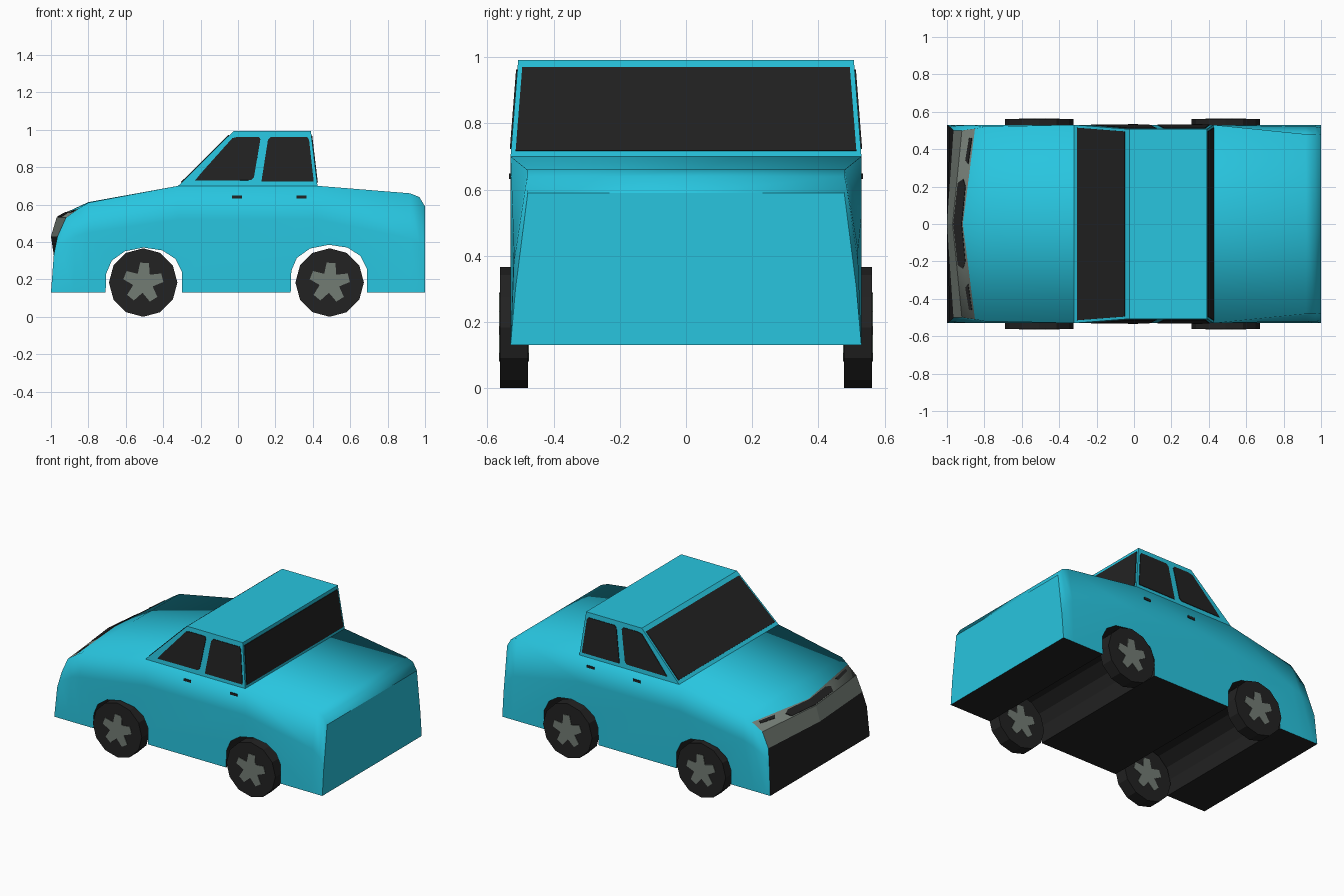
import bpy, bmesh, math
from mathutils import Vector

if "Cube" in bpy.data.objects:
    bpy.data.objects.remove(bpy.data.objects["Cube"])


def material(name, r, g, b):
    m = bpy.data.materials.new(name)
    m.diffuse_color = (r, g, b, 1)
    m.use_nodes = True
    m.node_tree.nodes["Principled BSDF"].inputs["Base Color"].default_value = m.diffuse_color
    return m


TEAL = material("teal_paint", 0.021, 0.56, 0.74)
BLACK = material("black_trim", 0.016, 0.016, 0.016)
GREY = material("grey_metal", 0.17, 0.20, 0.175)


def loft(name, rings, *mats):
    """Closed mesh through equal-length rings of points, capped at both ends."""
    bm = bmesh.new()
    vs = [[bm.verts.new(p) for p in ring] for ring in rings]
    n = len(vs[0])
    for a, b in zip(vs, vs[1:]):
        for j in range(n):
            k = (j + 1) % n
            bm.faces.new((a[j], a[k], b[k], b[j]))
    bm.faces.new(vs[0][::-1])
    bm.faces.new(vs[-1])
    bmesh.ops.recalc_face_normals(bm, faces=bm.faces[:])
    me = bpy.data.meshes.new(name)
    bm.to_mesh(me)
    bm.free()
    for m in mats:
        me.materials.append(m)
    ob = bpy.data.objects.new(name, me)
    bpy.context.collection.objects.link(ob)
    return ob


def prism(name, pts, vec, *mats):
    return loft(name, [pts, [Vector(p) + Vector(vec) for p in pts]], *mats)


def panel(name, pts, mat, t=0.004):
    """Thin plate lying on the surface through pts."""
    pts = [Vector(p) for p in pts]
    n = (pts[1] - pts[0]).cross(pts[2] - pts[0]).normalized() * t
    return prism(name, [p - n for p in pts], 2 * n, mat)


# Body: stations from nose to tail
# (sill x, belt x y z, shoulder x y z, centre x z)
stations = [
    (-1.00, -0.985, 0.52, 0.33, -0.965, 0.50, 0.43, -1.00, 0.43),
    (-0.97, -0.955, 0.525, 0.38, -0.92, 0.50, 0.53, -0.97, 0.53),
    (-0.88, -0.87, 0.53, 0.43, -0.85, 0.51, 0.58, -0.915, 0.56),
    (-0.80, -0.80, 0.53, 0.45, -0.80, 0.52, 0.61, -0.80, 0.613),
    (-0.32, -0.32, 0.53, 0.52, -0.32, 0.53, 0.70, -0.32, 0.70),
    (0.425, 0.425, 0.53, 0.52, 0.425, 0.53, 0.70, 0.425, 0.70),
    (0.92, 0.92, 0.52, 0.42, 0.92, 0.48, 0.66, 0.92, 0.66),
    (0.97, 0.97, 0.52, 0.38, 0.97, 0.48, 0.64, 0.97, 0.64),
    (1.00, 1.00, 0.515, 0.30, 1.00, 0.478, 0.59, 1.00, 0.59),
]
rings = []
for sx, bx, by, bz, tx, ty, tz, cx, cz in stations:
    half = [(sx, 0.53, 0.13), (bx, by, bz), (tx, ty, tz)]
    rings.append(half + [(cx, 0, cz)] + [(x, -y, z) for x, y, z in half[::-1]])
body = loft("body", rings, TEAL, BLACK, GREY)

# Wheel arches cut right through the body
arch = [(-0.205, 0.05), (-0.2, 0.23), (-0.17, 0.30), (-0.10, 0.35), (0, 0.37),
        (0.10, 0.355), (0.17, 0.31), (0.205, 0.24), (0.205, 0.05)]
for i, (ax, az) in enumerate(((-0.505, 0), (0.485, 0.015))):
    cutter = prism(f"arch_cutter_{i}", [(ax + x, -0.7, az + z) for x, z in arch], (0, 1.4, 0))
    cutter.hide_render = True
    cutter.hide_viewport = True
    mod = body.modifiers.new("arch", 'BOOLEAN')
    mod.operation = 'DIFFERENCE'
    mod.solver = 'EXACT'
    mod.object = cutter
deps = bpy.context.evaluated_depsgraph_get()
cut = bpy.data.meshes.new_from_object(body.evaluated_get(deps))
body.modifiers.clear()
body.data = cut
for ob in [o for o in bpy.data.objects if o.name.startswith("arch_cutter")]:
    bpy.data.objects.remove(ob)

# Body colours: black underside and bumper, grey nose band
for f in cut.polygons:
    c, n = f.center, f.normal
    flat = abs(n.x) > 0.9
    f.material_index = 0
    if abs(c.x) < 0.9 and c.z < 0.4 and abs(n.y) < 0.5 or n.z < -0.8:
        f.material_index, flat = 1, True
    elif n.x < -0.8 and c.z < 0.42:
        f.material_index = 1
    elif c.x < -0.88 and c.z > 0.42 and abs(n.y) < 0.8:
        f.material_index = 2
    f.use_smooth = not flat

# Cabin
ZB, ZT, YB, YT = 0.70, 0.992, 0.53, 0.507
base = [(-0.32, -YB, ZB), (0.425, -YB, ZB), (0.425, YB, ZB), (-0.32, YB, ZB)]
roof = [(-0.025, -YT, ZT), (0.39, -YT, ZT), (0.39, YT, ZT), (-0.025, YT, ZT)]
loft("cabin", [base, roof], TEAL)


def side_y(z):
    return YB + (YT - YB) * (z - ZB) / (ZT - ZB)


# Windscreen and rear window
for name, xb, xt in (("windscreen", -0.32, -0.025), ("rear_window", 0.425, 0.39)):
    pts = []
    for z, s in ((0.717, -1), (0.717, 1), (0.97, 1), (0.97, -1)):
        x = xb + (xt - xb) * (z - ZB) / (ZT - ZB)
        pts.append((x, s * (side_y(z) - 0.014), z))
    panel(name, pts, BLACK)

# Side windows and door handles
front_win = [(-0.23, 0.728), (-0.20, 0.765), (-0.03, 0.955), (0.0, 0.962),
             (0.11, 0.962), (0.12, 0.95), (0.085, 0.745), (0.07, 0.73)]
rear_win = [(0.125, 0.722), (0.16, 0.945), (0.175, 0.96), (0.37, 0.96),
            (0.38, 0.945), (0.405, 0.722)]
for s, side in ((-1, "right"), (1, "left")):
    for name, shape in (("front", front_win), ("rear", rear_win)):
        panel(f"{name}_{side}_window", [(x, s * side_y(z), z) for x, z in shape], BLACK)
    for name, hx in (("front", -0.005), ("rear", 0.34)):
        panel(f"{name}_{side}_handle", [(hx + dx, s * 0.53, 0.64 + dz) for dx, dz in
              ((-0.027, -0.008), (0.027, -0.008), (0.027, 0.008), (-0.027, 0.008))], BLACK)
    # Grille half and corner light
    panel(f"grille_{side}", [(x, s * y, z) for x, y, z in
          ((-0.965, 0, 0.533), (-0.92, 0, 0.557), (-0.90, 0.2, 0.56),
           (-0.912, 0.24, 0.551), (-0.941, 0.22, 0.533))], BLACK)
    panel(f"corner_light_{side}", [(x, s * y, z) for x, y, z in
          ((-0.885, 0.32, 0.565), (-0.865, 0.46, 0.571), (-0.88, 0.46, 0.56),
           (-0.90, 0.34, 0.554))], BLACK)

# Wheels with a five-armed hub on both faces
R = 0.183


def circle_pt(cx, y, r, a):
    return (cx + r * math.cos(a), y, R + r * math.sin(a))


for s, side in ((-1, "right"), (1, "left")):
    for end, wx in (("front", -0.507), ("rear", 0.49)):
        y0, y1 = s * 0.478, s * 0.562
        prism(f"{end}_{side}_wheel", [circle_pt(wx, y0, R, math.tau * i / 12)
                                      for i in range(12)], (0, y1 - y0, 0), BLACK)
        for face, y in (("outer", y1), ("inner", y0)):
            star = []
            for k in range(5):
                a = math.radians(86 + 72 * k)
                star += [circle_pt(wx, y - 0.003, 0.108, a - 0.22),
                         circle_pt(wx, y - 0.003, 0.108, a + 0.22),
                         circle_pt(wx, y - 0.003, 0.055, a + math.pi / 5)]
            prism(f"{end}_{side}_hub_{face}", star, (0, 0.006, 0), GREY)
